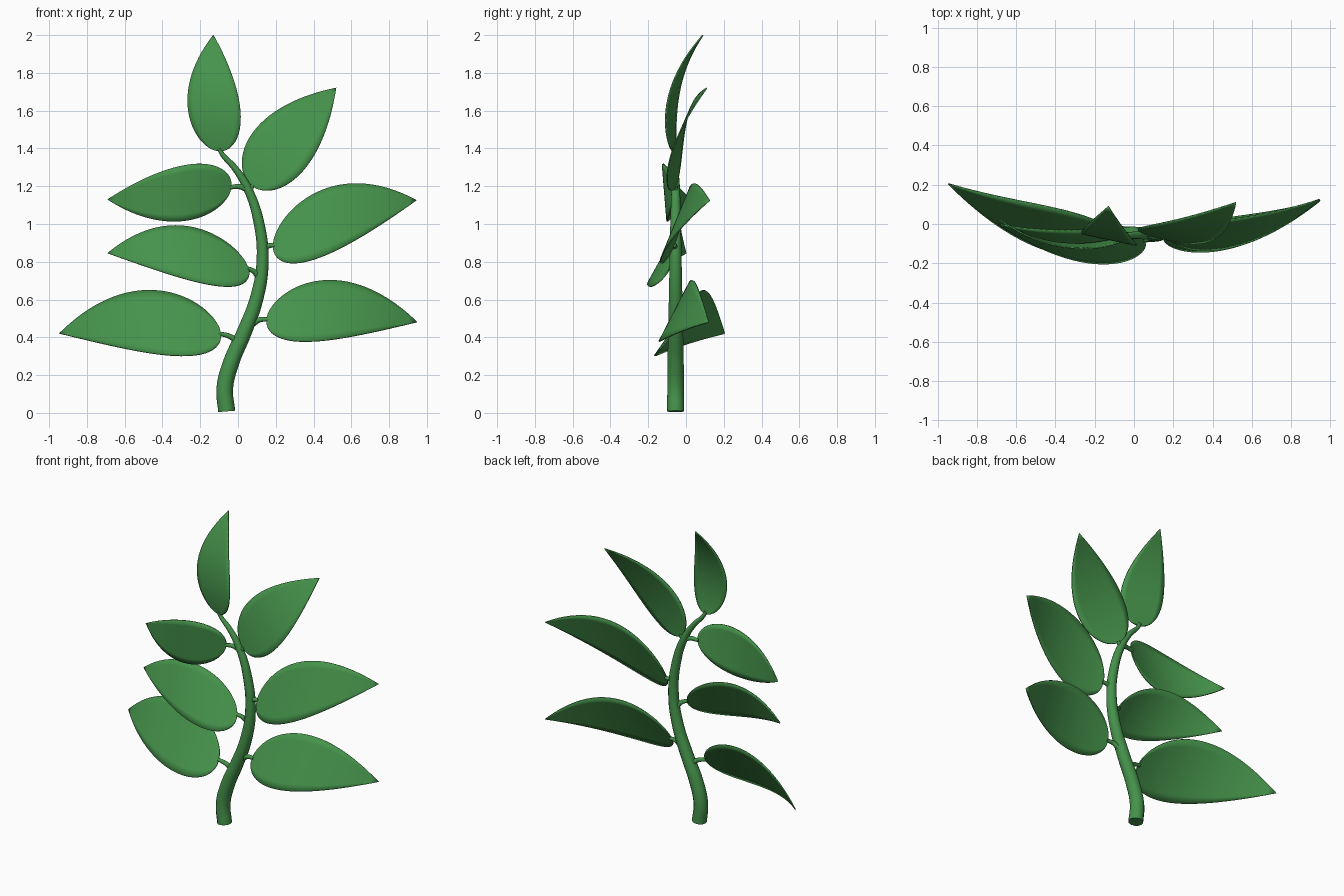
import bpy, bmesh
from mathutils import Vector

if "Cube" in bpy.data.objects:
    bpy.data.objects.remove(bpy.data.objects["Cube"])

green = bpy.data.materials.new("leaf green")
green.diffuse_color = (0.06, 0.29, 0.07, 1)
green.use_nodes = True
green.node_tree.nodes["Principled BSDF"].inputs["Base Color"].default_value = green.diffuse_color


def finish(obj, name):
    """Name, colour and smooth an object."""
    obj.name = name
    obj.data.materials.clear()
    obj.data.materials.append(green)
    bpy.ops.object.select_all(action='DESELECT')
    obj.select_set(True)
    bpy.context.view_layer.objects.active = obj
    bpy.ops.object.shade_smooth_by_angle(angle=0.7)


def tube(name, points):
    """Smooth round tube through (x, y, z, radius) points."""
    cu = bpy.data.curves.new(name, 'CURVE')
    cu.dimensions = '3D'
    cu.bevel_depth = 1.0
    cu.bevel_resolution = 4
    cu.resolution_u = 8
    cu.use_fill_caps = True
    sp = cu.splines.new('BEZIER')
    sp.bezier_points.add(len(points) - 1)
    for bp, (x, y, z, r) in zip(sp.bezier_points, points):
        bp.co = (x, y, z)
        bp.radius = r
        bp.handle_left_type = bp.handle_right_type = 'AUTO'
    obj = bpy.data.objects.new(name, cu)
    bpy.context.collection.objects.link(obj)
    bpy.ops.object.select_all(action='DESELECT')
    obj.select_set(True)
    bpy.context.view_layer.objects.active = obj
    bpy.ops.object.convert(target='MESH')
    finish(bpy.context.object, name)


def leaf(name, base, tip, edge_a, edge_b, n=28, m=8):
    """Bowed, tilted blade: round base, pointed tip, widest between the two edge points."""
    base, tip, a, b = map(Vector, (base, tip, edge_a, edge_b))
    centre, half = (a + b) / 2, (a - b) / 2
    axis = tip - base
    tm = (centre - base).dot(axis) / axis.length_squared
    bow = (centre - base.lerp(tip, tm)) / (tm * (1 - tm))
    bm = bmesh.new()
    rows = []
    for i in range(n + 1):
        t = (i / n) ** 1.6
        mid = base.lerp(tip, t) + bow * t * (1 - t)
        w = t ** 0.52 * (1 - t) / 0.386
        rows.append([bm.verts.new(mid + half * w * (2 * j / m - 1)) for j in range(m + 1)])
    for r, q in zip(rows, rows[1:]):
        for j in range(m):
            bm.faces.new((r[j], r[j + 1], q[j + 1], q[j]))
    bmesh.ops.remove_doubles(bm, verts=bm.verts, dist=0.0005)
    bmesh.ops.recalc_face_normals(bm, faces=bm.faces)
    me = bpy.data.meshes.new(name)
    bm.to_mesh(me)
    bm.free()
    obj = bpy.data.objects.new(name, me)
    bpy.context.collection.objects.link(obj)
    finish(obj, name)
    mod = obj.modifiers.new("thickness", 'SOLIDIFY')
    mod.thickness = 0.007
    mod.offset = 0


# Main stem, tapering to the top leaf
tube("stem", [
    (-0.06, -0.055, 0.008, 0.045), (-0.07, -0.055, 0.13, 0.044),
    (-0.035, -0.055, 0.27, 0.043), (0.03, -0.055, 0.42, 0.040),
    (0.097, -0.055, 0.60, 0.036), (0.13, -0.055, 0.80, 0.032),
    (0.11, -0.055, 1.01, 0.028), (0.05, -0.055, 1.19, 0.023),
    (-0.02, -0.058, 1.30, 0.017), (-0.08, -0.062, 1.365, 0.013),
    (-0.10, -0.066, 1.40, 0.011)])

# name: (stalk root or None, leaf base, tip, widest point on one edge, on the other)
leaves = {
    "lower_left": ((0.00, -0.055, 0.375), (-0.09, -0.07, 0.42), (-0.945, 0.205, 0.42),
                   (-0.41, 0.085, 0.65), (-0.36, -0.16, 0.30)),
    "middle_left": ((0.11, -0.055, 0.72), (0.055, -0.085, 0.765), (-0.69, 0.0, 0.845),
                    (-0.25, -0.03, 0.988), (-0.15, -0.205, 0.675)),
    "upper_left": ((0.05, -0.055, 1.185), (-0.035, -0.07, 1.195), (-0.69, 0.025, 1.13),
                   (-0.25, -0.125, 1.32), (-0.29, -0.10, 1.012)),
    "lower_right": ((0.08, -0.055, 0.475), (0.15, -0.065, 0.495), (0.948, 0.12, 0.48),
                    (0.45, 0.03, 0.705), (0.41, -0.14, 0.375)),
    "middle_right": ((0.13, -0.055, 0.865), (0.185, -0.065, 0.885), (0.945, 0.125, 1.125),
                     (0.46, 0.02, 1.19), (0.45, -0.13, 0.825)),
    "upper_right": ((0.06, -0.055, 1.16), (0.075, -0.055, 1.20), (0.52, 0.11, 1.72),
                    (0.11, 0.0, 1.53), (0.385, -0.09, 1.325)),
    "top": (None, (-0.10, -0.066, 1.385), (-0.13, 0.09, 2.0),
            (-0.27, -0.045, 1.63), (0.015, -0.105, 1.61)),
}
for side, (root, base, tip, a, b) in leaves.items():
    leaf(side + "_leaf", base, tip, a, b)
    if root:
        # Short stalk, arching slightly and ending just inside the blade
        p, q = Vector(root), Vector(base)
        mid = (p + q) / 2 + Vector((0, 0, 0.008))
        end = q.lerp(Vector(tip), 0.012)
        tube(side + "_stalk", [(*p, 0.018), (*mid, 0.014), (*end, 0.011)])
